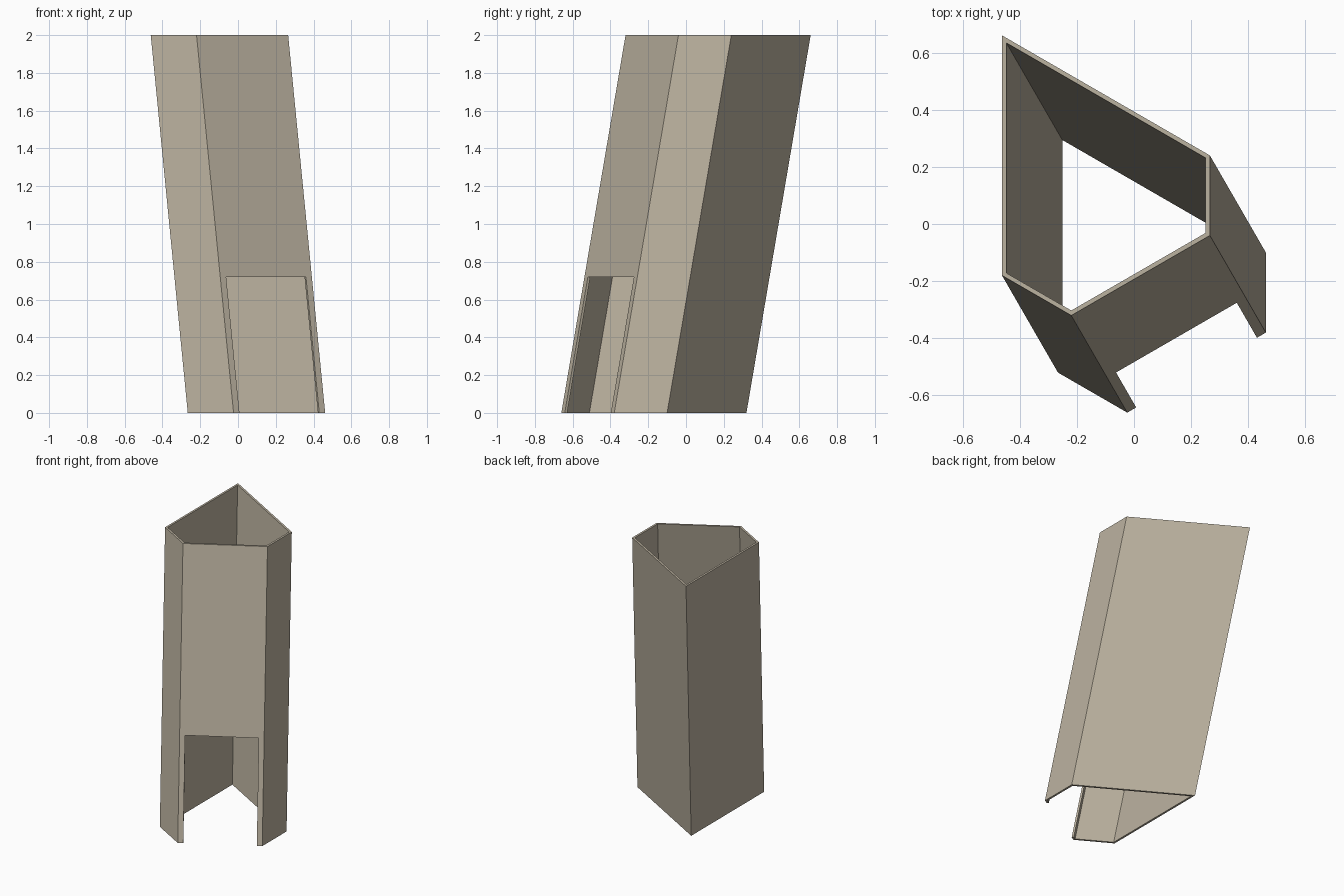
import bpy, bmesh, math
from mathutils import Vector

if "Cube" in bpy.data.objects:
    bpy.data.objects.remove(bpy.data.objects["Cube"])

WALL = 0.015
HEIGHT, DOOR_TOP = 2.0, 0.72
LEAN = Vector((0.196, -0.34))          # shift of the base relative to the top

# Top outline, counter-clockwise, with two door jamb points on the front face
E, D, C = Vector((-0.462, -0.18)), Vector((-0.2195, -0.32)), Vector((0.2655, -0.04))
B, A = Vector((0.2655, 0.24)), Vector((-0.462, 0.66))
along = (C - D).normalized()
outer = [E, D, D + along * 0.036, C - along * 0.036, C, B, A]
DOOR = 2                               # segment that holds the doorway
n = len(outer)


def inset(i):
    """Mitred inner corner for outline point i."""
    d1 = (outer[i] - outer[i - 1]).normalized()
    d2 = (outer[(i + 1) % n] - outer[i]).normalized()
    n1, n2 = Vector((-d1.y, d1.x)), Vector((-d2.y, d2.x))
    return outer[i] + (n1 + n2) * WALL / (1 + n1.dot(n2))


inner = [inset(i) for i in range(n)]
levels = [0.0, DOOR_TOP, HEIGHT]
bm = bmesh.new()


def ring(points, z):
    shift = LEAN * (1 - z / HEIGHT)
    return [bm.verts.new((p.x + shift.x, p.y + shift.y, z)) for p in points]


out = [ring(outer, z) for z in levels]
inn = [ring(inner, z) for z in levels]

# Leaning walls with the doorway left open
for i in range(n):
    j = (i + 1) % n
    for k in range(2):
        if k == 0 and i == DOOR:
            continue
        bm.faces.new((out[k][i], out[k][j], out[k + 1][j], out[k + 1][i]))
        bm.faces.new((inn[k][j], inn[k][i], inn[k + 1][i], inn[k + 1][j]))
    # top rim, and bottom rim or door header
    bm.faces.new((out[2][i], out[2][j], inn[2][j], inn[2][i]))
    k = 1 if i == DOOR else 0
    bm.faces.new((out[k][j], out[k][i], inn[k][i], inn[k][j]))
# door jambs
for i in (DOOR, DOOR + 1):
    bm.faces.new((out[0][i], inn[0][i], inn[1][i], out[1][i]))

# Merge coplanar strips into whole flat panels
bmesh.ops.dissolve_limit(bm, angle_limit=math.radians(1), verts=bm.verts[:], edges=bm.edges[:])
bmesh.ops.recalc_face_normals(bm, faces=bm.faces[:])

mesh = bpy.data.meshes.new("leaning_tower_shell")
bm.to_mesh(mesh)
bm.free()
stone = bpy.data.materials.new("warm beige")
stone.diffuse_color = (0.50, 0.445, 0.35, 1)
stone.use_nodes = True
stone.node_tree.nodes["Principled BSDF"].inputs["Base Color"].default_value = stone.diffuse_color
mesh.materials.append(stone)
bpy.context.collection.objects.link(bpy.data.objects.new("leaning_tower_shell", mesh))
